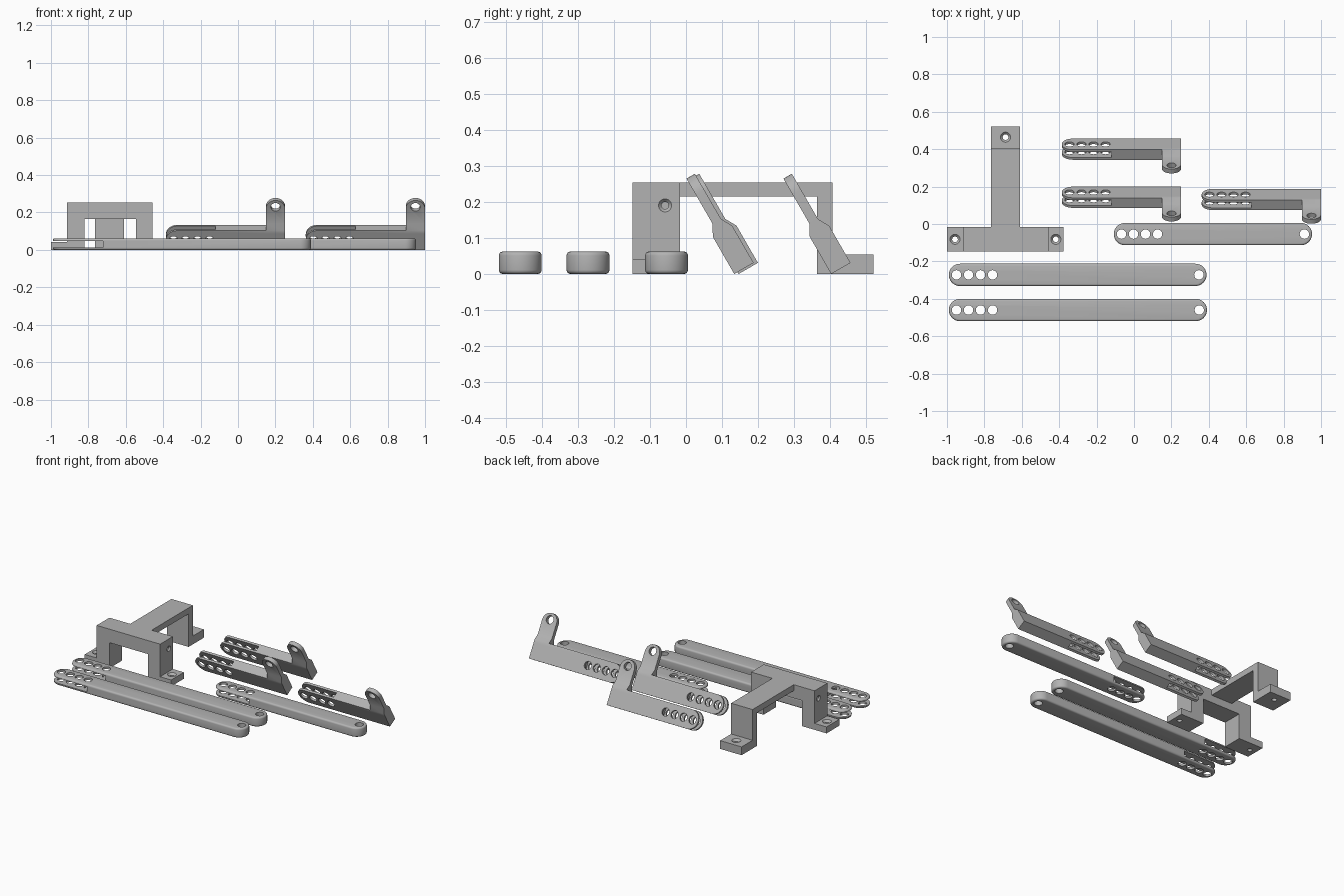
import bpy, bmesh, math
from mathutils import Matrix, Vector

if "Cube" in bpy.data.objects:
    bpy.data.objects.remove(bpy.data.objects["Cube"])

grey = bpy.data.materials.new("plain_grey")
grey.diffuse_color = (0.45, 0.45, 0.45, 1)
grey.use_nodes = True
grey.node_tree.nodes["Principled BSDF"].inputs["Base Color"].default_value = grey.diffuse_color

W, T = 0.119, 0.062          # arm width and thickness
HOLE, PITCH, INSET = 0.025, 0.0643, 0.041
SLOT = 0.267                 # fork slot length


def make(name, bm):
    bmesh.ops.recalc_face_normals(bm, faces=bm.faces)
    me = bpy.data.meshes.new(name)
    bm.to_mesh(me)
    bm.free()
    me.materials.append(grey)
    ob = bpy.data.objects.new(name, me)
    bpy.context.collection.objects.link(ob)
    return ob


def add_box(bm, x0, x1, y0, y1, z0, z1):
    m = Matrix.Translation(((x0 + x1) / 2, (y0 + y1) / 2, (z0 + z1) / 2))
    bmesh.ops.create_cube(bm, size=1, matrix=m @ Matrix.Diagonal((x1 - x0, y1 - y0, z1 - z0, 1)))


def add_cone(bm, pos, r1, r2, depth, rot=Matrix()):
    bmesh.ops.create_cone(bm, cap_ends=True, segments=32, radius1=r1, radius2=r2,
                          depth=depth, matrix=Matrix.Translation(pos) @ rot)


def add_plate(bm, pts, z0, z1):
    face = bm.faces.new([bm.verts.new((x, y, z0)) for x, y in pts])
    ext = bmesh.ops.extrude_face_region(bm, geom=[face])["geom"]
    bmesh.ops.translate(bm, vec=(0, 0, z1 - z0), verts=[v for v in ext if isinstance(v, bmesh.types.BMVert)])


def arc(cx, cy, r, a0, a1, n=20):
    return [(cx + r * math.cos(math.radians(a0 + (a1 - a0) * i / n)),
             cy + r * math.sin(math.radians(a0 + (a1 - a0) * i / n))) for i in range(n + 1)]


def combine(ob, bm, op="DIFFERENCE"):
    tool = make("tool", bm)
    mod = ob.modifiers.new("cut", "BOOLEAN")
    mod.operation, mod.object, mod.solver = op, tool, "EXACT"
    dg = bpy.context.evaluated_depsgraph_get()
    me = bpy.data.meshes.new_from_object(ob.evaluated_get(dg))
    ob.modifiers.clear()
    ob.data = me
    bpy.data.objects.remove(tool)


def finish(ob):
    bpy.ops.object.select_all(action="DESELECT")
    ob.select_set(True)
    bpy.context.view_layer.objects.active = ob
    bpy.ops.object.shade_smooth_by_angle(angle=math.radians(30))


def cut_fork(ob, extra_holes=()):
    # slot through the left end, then the row of adjustment holes
    bm = bmesh.new()
    add_box(bm, -0.05, SLOT, -0.1, 0.1, -0.017, 0.017)
    combine(ob, bm)
    bm = bmesh.new()
    for p in [(INSET + PITCH * i, 0, 0) for i in range(4)] + list(extra_holes):
        add_cone(bm, p, HOLE, HOLE, 0.2)
    combine(ob, bm)


def long_arm(name, x, y, length):
    r = W / 2
    bm = bmesh.new()
    add_plate(bm, arc(r, 0, r, 90, 270) + arc(length - r, 0, r, -90, 90), -T / 2, T / 2)
    rims = [e for e in bm.edges if abs(e.verts[0].co.z - e.verts[1].co.z) < 1e-5]
    bmesh.ops.bevel(bm, geom=rims, offset=0.011, segments=4, profile=0.5, affect="EDGES")
    ob = make(name, bm)
    cut_fork(ob, [(length - INSET, 0, 0)])
    ob.location = (x, y, T / 2)
    finish(ob)


def short_arm(name, x, y):
    length, r, tr = 0.638, W / 2, 0.0515
    tx = length - tr
    bm = bmesh.new()
    add_plate(bm, arc(r, 0, r, 90, 270) + [(length, -r), (length, r)], -T / 2, T / 2)
    ob = make(name, bm)
    # thin end tab
    bm = bmesh.new()
    add_plate(bm, [(tx - tr, 0.03), (length, 0.03)] + arc(tx, 0.236 - tr, tr, 0, 180), -0.0135, 0.0135)
    combine(ob, bm, "UNION")
    # tapered shoulder between body and tab
    bm = bmesh.new()
    prof = [(0.04, -T / 2), (r, -T / 2), (0.091, -0.0135), (0.091, 0.0135), (r, T / 2), (0.04, T / 2)]
    face = bm.faces.new([bm.verts.new((tx - tr, a, b)) for a, b in prof])
    ext = bmesh.ops.extrude_face_region(bm, geom=[face])["geom"]
    bmesh.ops.translate(bm, vec=(2 * tr, 0, 0), verts=[v for v in ext if isinstance(v, bmesh.types.BMVert)])
    combine(ob, bm, "UNION")
    cut_fork(ob, [(tx, 0.195, 0)])
    ob.rotation_euler = (math.radians(120), 0, 0)
    ob.location = (x, y, 0.0668)
    finish(ob)


# Long arms lying flat
long_arm("long_arm_front", -0.99, -0.46, 1.38)
long_arm("long_arm_middle", -0.99, -0.272, 1.378)
long_arm("long_arm_short", -0.108, -0.054, 1.06)

# Short arms leaning on their edge
short_arm("short_arm_back", -0.386, 0.40)
short_arm("short_arm_middle", -0.386, 0.143)
short_arm("short_arm_right", 0.362, 0.131)

# T-shaped stand: bridge, legs, rail and feet
Y0, Y1, TOP = -0.148, -0.017, 0.254
stand_bm = bmesh.new()
add_box(stand_bm, -0.914, -0.457, Y0, Y1, 0.166, TOP)
stand = make("stand", stand_bm)
blocks = [(-0.914, -0.822, Y0, Y1, 0, 0.2), (-0.546, -0.457, Y0, Y1, 0, 0.2),
          (-1.0, -0.85, Y0, Y1, 0, 0.042), (-0.52, -0.378, Y0, Y1, 0, 0.042),
          (-0.764, -0.61, -0.05, 0.407, 0.215, TOP),
          (-0.764, -0.61, 0.363, 0.407, 0, 0.23),
          (-0.764, -0.61, 0.38, 0.52, 0, 0.054)]
for b in blocks:
    bm = bmesh.new()
    add_box(bm, *b)
    combine(stand, bm, "UNION")

# Countersunk screw holes in the feet
for x, y, z in [(-0.957, -0.082, 0.042), (-0.418, -0.082, 0.042), (-0.687, 0.464, 0.054)]:
    bm = bmesh.new()
    add_cone(bm, (x, y, 0), 0.015, 0.015, 0.2)
    combine(stand, bm)
    bm = bmesh.new()
    add_cone(bm, (x, y, z - 0.006), 0.014, 0.029, 0.016)
    combine(stand, bm)

# Countersunk cross holes in the bridge ends
for x, s in [(-0.914, -1), (-0.457, 1)]:
    rot = Matrix.Rotation(s * math.pi / 2, 4, "Y")
    bm = bmesh.new()
    add_cone(bm, (x, -0.058, 0.19), 0.01, 0.01, 0.18, rot)
    combine(stand, bm)
    bm = bmesh.new()
    add_cone(bm, (x - s * 0.004, -0.058, 0.19), 0.009, 0.02, 0.012, rot)
    combine(stand, bm)
finish(stand)
